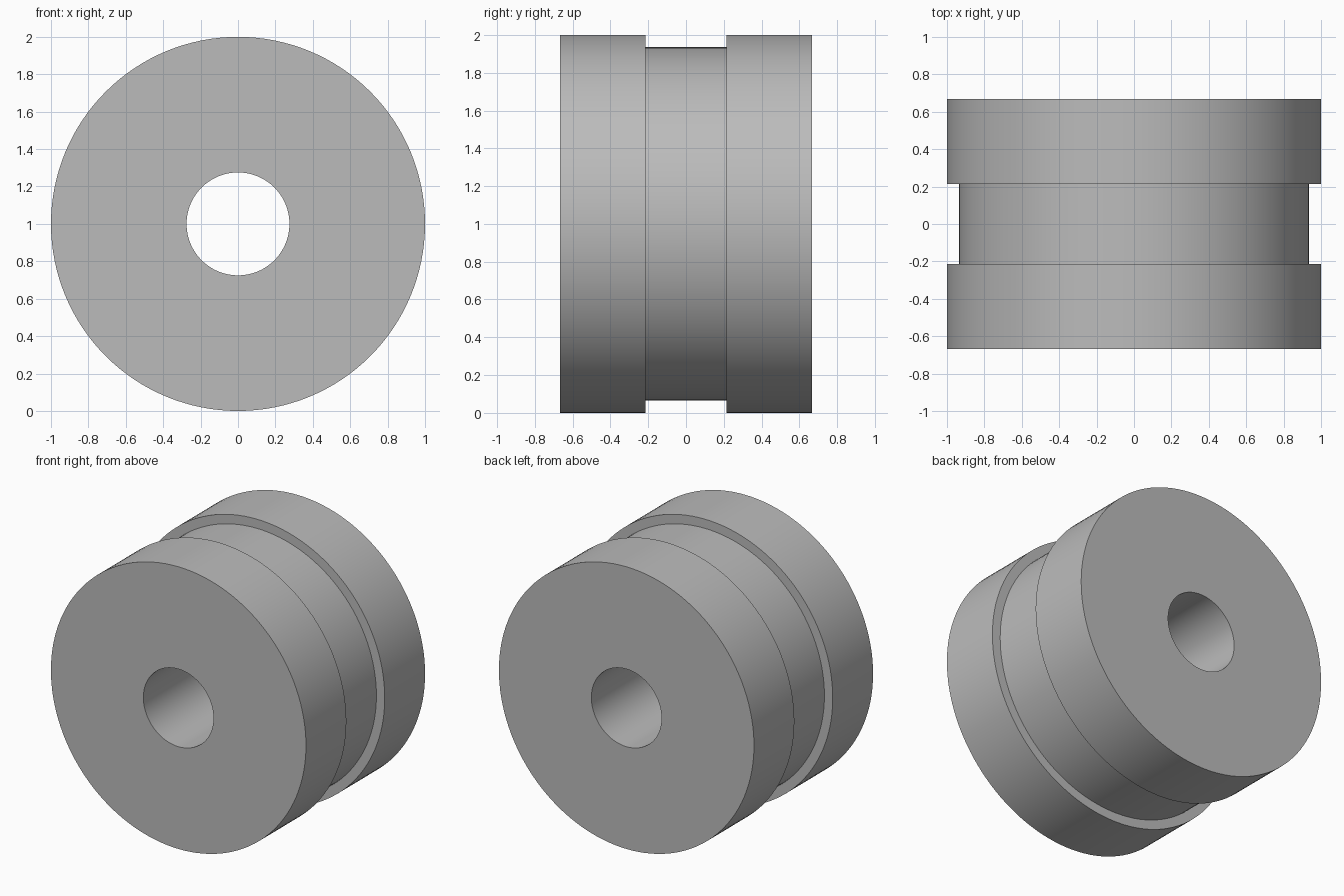
import bpy
import bmesh
import math
from mathutils import Matrix, Vector

cube = bpy.data.objects.get("Cube")
if cube:
    bpy.data.objects.remove(cube, do_unlink=True)

# Plain grey material
grey = bpy.data.materials.new("grey")
grey.use_nodes = True
colour = (0.5, 0.5, 0.5, 1)
grey.diffuse_color = colour
grey.node_tree.nodes["Principled BSDF"].inputs["Base Color"].default_value = colour

SEGMENTS = 128
OUTER, GROOVE, BORE = 1.0, 0.935, 0.275
HALF_WIDTH, HALF_GROOVE = 0.667, 0.215

# Closed cross-section of (radius, y): bore, end faces, rims and groove
half = [(BORE, HALF_WIDTH), (OUTER, HALF_WIDTH),
        (OUTER, HALF_GROOVE), (GROOVE, HALF_GROOVE)]
profile = half + [(r, -y) for r, y in reversed(half)]

# Revolve the section around the y axis
bm = bmesh.new()
rings = []
for i in range(SEGMENTS):
    turn = Matrix.Rotation(math.tau * i / SEGMENTS, 3, 'Y')
    rings.append([bm.verts.new(turn @ Vector((r, y, 0))) for r, y in profile])
for i, ring in enumerate(rings):
    following = rings[(i + 1) % SEGMENTS]
    for j in range(len(profile)):
        k = (j + 1) % len(profile)
        bm.faces.new((ring[j], ring[k], following[k], following[j]))
bmesh.ops.recalc_face_normals(bm, faces=bm.faces)

mesh = bpy.data.meshes.new("grooved_roller")
bm.to_mesh(mesh)
bm.free()
mesh.materials.append(grey)
roller = bpy.data.objects.new("grooved_roller", mesh)
roller.location.z = OUTER
bpy.context.collection.objects.link(roller)

# Smooth curved walls with crisp rims
bpy.ops.object.select_all(action='DESELECT')
roller.select_set(True)
bpy.context.view_layer.objects.active = roller
bpy.ops.object.shade_smooth_by_angle(angle=math.radians(30))
